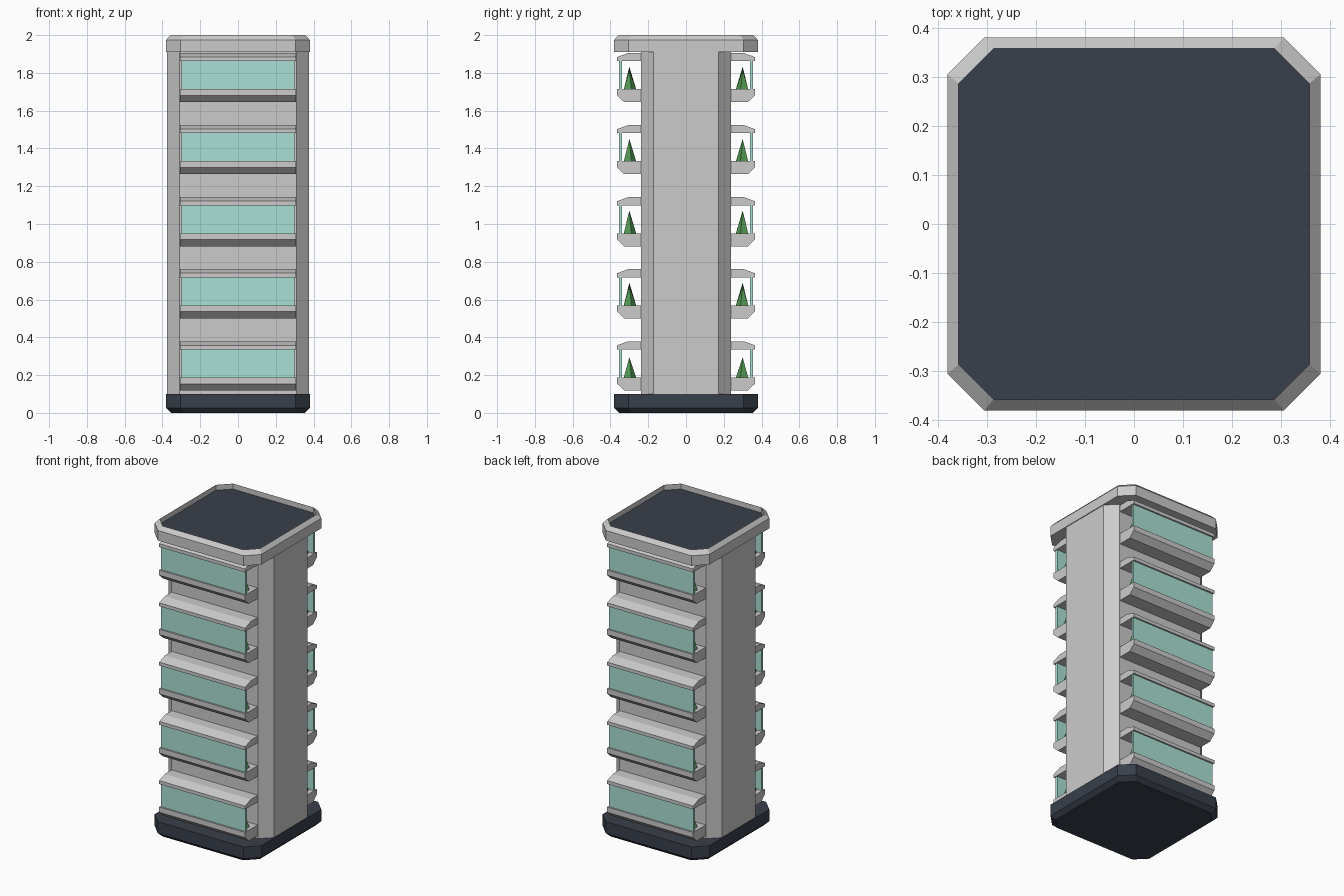
import bpy, bmesh, math, random
from mathutils import Matrix

if "Cube" in bpy.data.objects:
    bpy.data.objects.remove(bpy.data.objects["Cube"])

random.seed(4)
LEVELS, PITCH = 5, 0.3815


def material(name, rgb):
    m = bpy.data.materials.new(name)
    m.diffuse_color = (*rgb, 1)
    m.use_nodes = True
    m.node_tree.nodes["Principled BSDF"].inputs["Base Color"].default_value = m.diffuse_color
    return m


DARK = material("dark_slate", (0.04, 0.05, 0.07))
GLASS = material("teal_glass", (0.4, 0.75, 0.66))
GREEN = material("leaf_green", (0.08, 0.3, 0.08))


def finish(name, bm, mat=None):
    bmesh.ops.recalc_face_normals(bm, faces=bm.faces)
    me = bpy.data.meshes.new(name)
    bm.to_mesh(me)
    bm.free()
    ob = bpy.data.objects.new(name, me)
    bpy.context.collection.objects.link(ob)
    if mat:
        me.materials.append(mat)
    return ob


def loft(name, rings, mat=None):
    """Skin a stack of chamfered rectangles: (half x, half y, chamfer, z)."""
    bm = bmesh.new()
    loops = []
    for a, b, c, z in rings:
        pts = [(a, b - c), (a - c, b), (c - a, b), (-a, b - c),
               (-a, c - b), (c - a, -b), (a - c, -b), (a, c - b)]
        loops.append([bm.verts.new((x, y, z)) for x, y in pts])
    for lo, hi in zip(loops, loops[1:]):
        for i in range(8):
            j = (i + 1) % 8
            bm.faces.new((lo[i], lo[j], hi[j], hi[i]))
    bm.faces.new(loops[0])
    bm.faces.new(loops[-1])
    return finish(name, bm, mat)


def mirror_back(ob):
    m = ob.modifiers.new("Back", 'MIRROR')
    m.use_axis = (False, True, False)
    m.use_mirror_merge = False


def balcony_part(name, profile, half, mat=None):
    """Extrude a (y, z) profile along x, stack it up the tower, mirror to the back."""
    bm = bmesh.new()
    ends = [[bm.verts.new((x, y, z)) for y, z in profile] for x in (-half, half)]
    n = len(profile)
    for i in range(n):
        j = (i + 1) % n
        bm.faces.new((ends[0][i], ends[0][j], ends[1][j], ends[1][i]))
    for e in ends:
        bm.faces.new(e)
    ob = finish(name, bm, mat)
    a = ob.modifiers.new("Floors", 'ARRAY')
    a.count = LEVELS
    a.use_relative_offset = False
    a.use_constant_offset = True
    a.constant_offset_displace = (0, 0, PITCH)
    mirror_back(ob)
    return ob


# Plinth, tower core, and roof rim with its sunken deck
loft("base", [(0.355, 0.355, 0.07, 0), (0.38, 0.38, 0.075, 0.025), (0.38, 0.38, 0.075, 0.1)], DARK)
loft("tower_core", [(0.375, 0.2375, 0.066, 0.1), (0.375, 0.2375, 0.066, 1.91)])
loft("roof_rim", [(0.38, 0.38, 0.075, 1.91), (0.38, 0.38, 0.075, 1.975),
                  (0.357, 0.357, 0.071, 2.0), (0.357, 0.357, 0.071, 1.955)])
loft("roof_deck", [(0.357, 0.357, 0.071, 1.955), (0.357, 0.357, 0.071, 1.965)], DARK)

# Balcony planters, hoods and glass screens
balcony_part("planter", [(-0.2375, 0.119), (-0.327, 0.119), (-0.364, 0.154),
                         (-0.364, 0.188), (-0.2375, 0.188)], 0.306)
balcony_part("hood", [(-0.2375, 0.336), (-0.364, 0.336), (-0.364, 0.358),
                      (-0.307, 0.379), (-0.2375, 0.379)], 0.306)
balcony_part("glass_screen", [(-0.354, 0.188), (-0.339, 0.188),
                              (-0.339, 0.336), (-0.354, 0.336)], 0.3, GLASS)

# Rows of five-sided conical shrubs in the planters
bm = bmesh.new()
for level in range(LEVELS):
    for i in range(6):
        h = random.uniform(0.095, 0.122)
        place = (Matrix.Translation((-0.25 + 0.1 * i, -0.3, 0.188 + level * PITCH + h / 2))
                 @ Matrix.Rotation(math.pi / 2, 4, 'Z'))
        res = bmesh.ops.create_cone(bm, cap_ends=True, segments=5, radius1=0.036,
                                    radius2=0, depth=h)
        # turn one corner of each shrub toward the wall
        v = max((q for q in res["verts"] if q.co.z < 0), key=lambda q: q.co.x)
        turn = Matrix.Rotation(-math.atan2(v.co.y, v.co.x), 4, 'Z')
        bmesh.ops.transform(bm, matrix=place @ turn, verts=res["verts"])
mirror_back(finish("shrubs", bm, GREEN))
